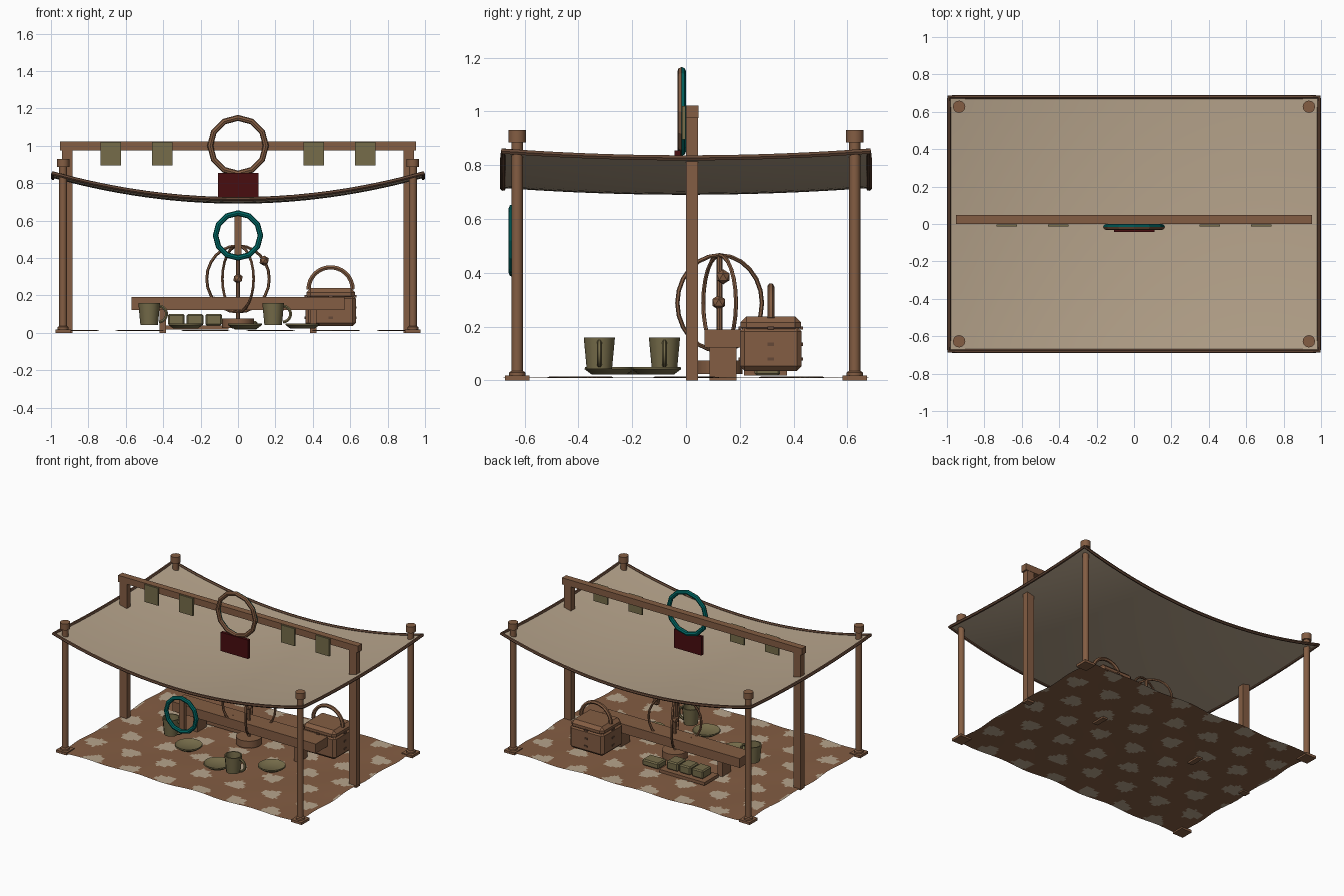
import bpy, bmesh, math
from mathutils import Vector, Matrix

if "Cube" in bpy.data.objects:
    bpy.data.objects.remove(bpy.data.objects["Cube"])


def material(name, rgb):
    m = bpy.data.materials.new(name)
    m.use_nodes = True
    m.diffuse_color = (*rgb, 1)
    m.node_tree.nodes["Principled BSDF"].inputs["Base Color"].default_value = (*rgb, 1)
    return m


WOOD = material("warm wood", (0.23, 0.11, 0.056))
TRIM = material("dark trim", (0.13, 0.065, 0.038))
CLOTH = material("tan cloth", (0.47, 0.37, 0.26))
OLIVE = material("olive", (0.18, 0.15, 0.068))
TEAL = material("teal", (0.0, 0.14, 0.13))
RED = material("dark red", (0.065, 0.004, 0.005))


def add(name, mesh, mats, smooth=False):
    ob = bpy.data.objects.new(name, mesh)
    bpy.context.collection.objects.link(ob)
    for m in mats:
        mesh.materials.append(m)
    if smooth:
        bpy.ops.object.select_all(action="DESELECT")
        ob.select_set(True)
        bpy.context.view_layer.objects.active = ob
        bpy.ops.object.shade_smooth_by_angle(angle=math.radians(40))
    return ob


def finish(name, bm, mats, smooth=False):
    mesh = bpy.data.meshes.new(name)
    bm.to_mesh(mesh)
    bm.free()
    return add(name, mesh, mats, smooth)


def box(name, lo, hi, mat, bevel=0):
    bm = bmesh.new()
    size = Vector(hi) - Vector(lo)
    mid = (Vector(hi) + Vector(lo)) / 2
    bmesh.ops.create_cube(bm, size=1, matrix=Matrix.Translation(mid) @ Matrix.Diagonal((*size, 1)))
    if bevel:
        bmesh.ops.bevel(bm, geom=bm.edges[:], offset=bevel, segments=1, affect="EDGES")
    return finish(name, bm, [mat])


def lathe(name, profile, x, y, mat, sides=12):
    # profile holds (radius, height) pairs
    bm = bmesh.new()
    vs = [bm.verts.new((r, 0, z)) for r, z in profile]
    es = [bm.edges.new(p) for p in zip(vs, vs[1:])]
    bmesh.ops.spin(bm, geom=vs + es, cent=(0, 0, 0), axis=(0, 0, 1),
                   angle=math.tau, steps=sides, use_merge=True)
    bmesh.ops.remove_doubles(bm, verts=bm.verts[:], dist=1e-5)
    bmesh.ops.recalc_face_normals(bm, faces=bm.faces[:])
    bmesh.ops.translate(bm, verts=bm.verts[:], vec=(x, y, 0))
    return finish(name, bm, [mat], True)


def rod(name, x, y, z0, z1, r, mat, sides=12):
    return lathe(name, [(0, z0), (r, z0), (r, z1), (0, z1)], x, y, mat, sides)


def tube(name, pts, r, mat, cyclic=False):
    cu = bpy.data.curves.new(name, "CURVE")
    cu.dimensions = "3D"
    cu.bevel_depth, cu.bevel_resolution, cu.use_fill_caps = r, 1, True
    sp = cu.splines.new("POLY")
    sp.points.add(len(pts) - 1)
    for p, c in zip(sp.points, pts):
        p.co = (*c, 1)
    sp.use_cyclic_u = cyclic
    tmp = bpy.data.objects.new(name + "_path", cu)
    bpy.context.collection.objects.link(tmp)
    mesh = bpy.data.meshes.new_from_object(tmp.evaluated_get(bpy.context.evaluated_depsgraph_get()))
    bpy.data.objects.remove(tmp)
    mesh.materials.clear()
    return add(name, mesh, [mat], True)


def ring(center, radius, turn=0, start=0, sweep=math.tau, n=24):
    # points of an upright ring turned about the vertical
    cx, cy, cz = center
    return [(cx + radius * math.cos(a) * math.cos(turn), cy + radius * math.cos(a) * math.sin(turn),
             cz + radius * math.sin(a)) for a in (start + sweep * i / n for i in range(n))]


# Canopy with sagging cloth and rope edge
W, D = 0.99, 0.68


def sag(x, y):
    return 0.69 + 0.14 * x * x + 0.025 * (y / D) ** 2


bm = bmesh.new()
bmesh.ops.create_grid(bm, x_segments=28, y_segments=20, size=1)
for v in bm.verts:
    x, y = v.co.x * W, v.co.y * D
    v.co = (x, y, sag(x, y))
finish("canopy", bm, [CLOTH], True)

N = 20
steps = [-1 + 2 * i / N for i in range(N)]
edge = ([(t * W, -D) for t in steps] + [(W, t * D) for t in steps]
        + [(-t * W, D) for t in steps] + [(-W, -t * D) for t in steps])
tube("canopy_edge", [(x, y, sag(x, y)) for x, y in edge], 0.011, TRIM, True)

# Rug with staggered blotches
bm = bmesh.new()
bmesh.ops.create_grid(bm, x_segments=110, y_segments=78, size=1)
for v in bm.verts:
    x, y = v.co.x * 0.94, v.co.y * 0.67
    v.co = (x + 0.006 * math.sin(17 * y), y + 0.008 * math.sin(14 * x),
            0.012 + 0.003 * math.sin(9 * x) * math.cos(8 * y))
for f in bm.faces:
    c = f.calc_center_median()
    row = round(c.y / 0.21)
    shift = 0.14 * (row % 2)
    col = round((c.x - shift) / 0.28)
    dx, dy = c.x - shift - col * 0.28, c.y - row * 0.21
    a = math.atan2(dy, dx)
    limit = 0.066 + 0.009 * math.sin(3 * a + row * 2 + col) + 0.006 * math.sin(7 * a + col * 3)
    f.material_index = int(math.hypot(dx, dy * 1.15) < limit)
finish("rug", bm, [WOOD, CLOTH], True)

# Corner posts
for sx in (-1, 1):
    for sy in (-1, 1):
        x, y = sx * 0.935, sy * 0.627
        box("post_foot", (x - 0.042, y - 0.045, 0), (x + 0.042, y + 0.045, 0.018), WOOD)
        lathe("corner_post", [(0, 0.01), (0.03, 0.01), (0.03, 0.03), (0.021, 0.036), (0.021, 0.885),
                              (0.033, 0.885), (0.033, 0.93), (0, 0.93)], x, y, WOOD)

# Sign frame with hanging flags
for s in (-1, 1):
    x = s * 0.912
    box("frame_upright", (x - 0.028, 0, 0), (x + 0.028, 0.045, 0.98), WOOD)
    for fx in (0.405, 0.68):
        box("flag", (s * fx - 0.055, -0.014, 0.895), (s * fx + 0.055, -0.002, 1.02), OLIVE)
box("frame_beam", (-0.953, 0, 0.975), (0.953, 0.047, 1.022), WOOD)
box("sign_board", (-0.108, -0.042, 0.72), (0.11, -0.02, 0.855), RED)


def emblem(name, y, z, radius, thick, mats):
    bpy.ops.mesh.primitive_torus_add(major_segments=12, minor_segments=8, major_radius=radius,
                                     minor_radius=thick, location=(0, y, z),
                                     rotation=(math.pi / 2, 0, 0))
    ob = bpy.context.object
    ob.name = name
    for m in mats:
        ob.data.materials.append(m)
    # local +z is the front half
    for p in ob.data.polygons:
        p.material_index = int(p.center.z < 0) if len(mats) > 1 else 0


emblem("upper_ring", -0.016, 1.0, 0.149, 0.016, [WOOD, TEAL])
emblem("front_ring", -0.644, 0.52, 0.12, 0.015, [TEAL])
box("front_ring_bar", (-0.02, -0.64, 0.41), (0.02, -0.612, 0.635), WOOD)

# Low bench
box("bench_top", (-0.57, 0.068, 0.123), (0.57, 0.205, 0.19), WOOD)
for s in (-1, 1):
    box("bench_leg", (s * 0.402 - 0.018, 0.088, 0), (s * 0.402 + 0.018, 0.188, 0.125), WOOD)

# Ringed globe
gx, gy, gz = 0, 0.125, 0.288
rod("globe_base", gx, gy, 0.025, 0.075, 0.085, WOOD, 16)
rod("globe_axis", gx, gy, 0.07, 0.47, 0.011, WOOD, 8)
for turn in (20, 118):
    tube("globe_ring", ring((gx, gy, gz), 0.178, math.radians(turn)), 0.008, WOOD, True)
for p in ((-0.125, 0.12, 0.165), (0.14, 0.138, 0.385), (0, 0.122, 0.29)):
    bm = bmesh.new()
    bmesh.ops.create_icosphere(bm, subdivisions=1, radius=0.028, matrix=Matrix.Translation(p))
    finish("globe_ball", bm, [WOOD])

# Basket with lid, studs and arched handle
bx, by = 0.495, 0.315
box("basket_body", (bx - 0.135, by - 0.115, 0.035), (bx + 0.135, by + 0.115, 0.2), WOOD, 0.018)
box("basket_lid", (bx - 0.13, by - 0.112, 0.175), (bx + 0.13, by + 0.112, 0.238), WOOD, 0.022)
for z in (0.08, 0.135, 0.195):
    for s in (-1, 1):
        box("basket_stud", (bx + s * 0.134 - 0.005, by - 0.012, z - 0.006),
            (bx + s * 0.134 + 0.005, by + 0.012, z + 0.006), TRIM)
        box("basket_clasp", (bx - 0.012, by + s * 0.114 - 0.005, z - 0.006),
            (bx + 0.012, by + s * 0.114 + 0.005, z + 0.006), TRIM)
tube("basket_handle", ring((bx, by, 0.232), 0.118, 0, 0, math.pi * 1.07, 16), 0.013, WOOD)

# Mugs
for x, y in ((-0.475, -0.08), (0.188, -0.322)):
    lathe("mug", [(0, 0.042), (0.047, 0.042), (0.058, 0.16), (0.05, 0.16), (0.042, 0.06), (0, 0.06)],
          x, y, OLIVE)
    tube("mug_handle", ring((x + 0.05, y, 0.1), 0.043, 0, -1.5, 3.2, 12), 0.009, OLIVE)

# Plates
for x, y in ((-0.28, -0.16), (0.037, -0.285), (0.345, -0.11)):
    lathe("plate", [(0, 0.022), (0.065, 0.022), (0.092, 0.042), (0.09, 0.05), (0.066, 0.036), (0, 0.036)],
          x, y, OLIVE, 16)

# Tray with small boxes
box("tray", (-0.41, 0.215, 0.018), (-0.05, 0.375, 0.04), WOOD)
for x in (-0.33, -0.23, -0.13):
    box("tray_box", (x - 0.045, 0.245, 0.04), (x + 0.045, 0.345, 0.1), OLIVE, 0.008)
box("loose_box", (-0.025, 0.255, 0.018), (0.105, 0.35, 0.062), OLIVE, 0.008)
